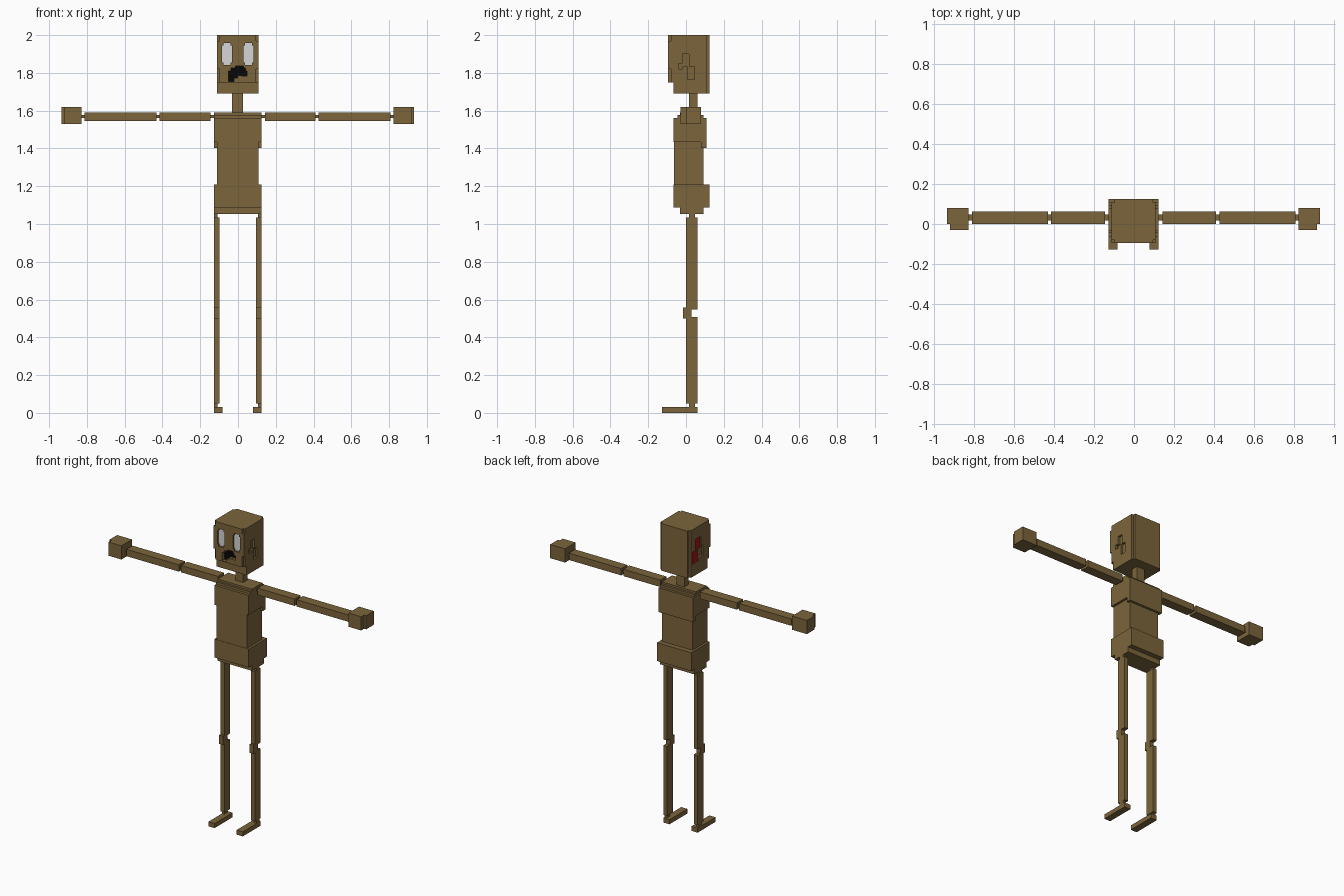
import bpy

if "Cube" in bpy.data.objects:
    bpy.data.objects.remove(bpy.data.objects["Cube"], do_unlink=True)

CX = -0.0015  # centre line of the figure


def material(name, r, g, b):
    m = bpy.data.materials.new(name)
    m.use_nodes = True
    m.diffuse_color = (r, g, b, 1)
    m.node_tree.nodes["Principled BSDF"].inputs["Base Color"].default_value = (r, g, b, 1)
    return m


BROWN = material("dull_brown", 0.2, 0.13, 0.045)
GREY = material("eye_grey", 0.67, 0.67, 0.67)
BLACK = material("mouth_black", 0.002, 0.002, 0.002)
RED = material("wound_red", 0.4, 0.006, 0.01)


def box(name, x, y, z, mat=BROWN):
    """Box from (low, high) pairs, x measured from the centre line."""
    bpy.ops.mesh.primitive_cube_add(size=1, location=(
        CX + sum(x) / 2, sum(y) / 2, sum(z) / 2))
    ob = bpy.context.object
    ob.name = name
    ob.scale = [abs(p[1] - p[0]) for p in (x, y, z)]
    bpy.ops.object.transform_apply(location=False, rotation=False, scale=True)
    ob.data.materials.append(mat)
    return ob


def mid(w):
    return (-w, w)


def pair(name, x, y, z, mat=BROWN):
    for side, s in (("left", 1), ("right", -1)):
        box(f"{side}_{name}", (s * x[0], s * x[1]), y, z, mat)


def carve(targets, x, y, z):
    """Cut a box-shaped pit into each target."""
    cutter = box("pit_cutter", x, y, z)
    cutter.hide_render = True
    for target in targets:
        mod = target.modifiers.new("pit", "BOOLEAN")
        mod.operation = "DIFFERENCE"
        mod.solver = "EXACT"
        mod.object = cutter
        bpy.context.view_layer.objects.active = target
        bpy.ops.object.modifier_apply(modifier=mod.name)
    bpy.data.objects.remove(cutter, do_unlink=True)


# Head: skull, stepped face, jaw and back plate
skull = box("skull", mid(0.11), (-0.08, 0.108), (1.75, 2.0))
face = box("face_plate", mid(0.097), (-0.094, -0.08), (1.75, 2.0))
pair("brow", (0.097, 0.11), (-0.094, -0.08), (1.82, 1.97))
box("jaw", mid(0.11), (-0.065, 0.108), (1.69, 1.75))
box("head_back", mid(0.097), (0.108, 0.125), (1.69, 2.0))

# Left side crack
for y, z in (((-0.018, 0.016), (1.835, 1.9)), ((-0.04, -0.018), (1.82, 1.85)),
             ((0.008, 0.045), (1.765, 1.835))):
    carve([skull], (0.096, 0.13), y, z)

# Right side wound with red flesh
carve([skull], (-0.13, -0.096), (-0.02, 0.03), (1.79, 1.86))
for y, z in (((0.005, 0.06), (1.85, 1.925)), ((0.03, 0.09), (1.77, 1.85))):
    carve([skull], (-0.13, -0.1), y, z)
    box("wound_flesh", (-0.103, -0.098), y, z, RED)

# Sunken eyes with clipped corners
for s in (1, -1):
    for inner, outer, z in ((0.03, 0.083, (1.855, 1.945)), (0.038, 0.075, (1.842, 1.958))):
        carve([face], (s * inner, s * outer), (-0.12, -0.07), z)
pair("eye", (0.03, 0.083), (-0.083, -0.079), (1.842, 1.958), GREY)

# Frowning mouth, a deep pit with a dark floor
for x, z in (((-0.05, -0.02), (1.755, 1.8)), ((-0.05, 0.0), (1.772, 1.81)),
             ((-0.035, 0.04), (1.79, 1.825)), ((-0.012, 0.03), (1.785, 1.836)),
             ((0.02, 0.05), (1.783, 1.81))):
    carve([face, skull], x, (-0.12, -0.068), z)
box("mouth", mid(0.052), (-0.069, -0.066), (1.752, 1.838), BLACK)

# Neck and torso tiers
box("neck", mid(0.029), (0.015, 0.06), (1.58, 1.7))
box("collar", mid(0.125), (-0.032, 0.077), (1.57, 1.59))
box("shoulder_tier", mid(0.125), (-0.046, 0.092), (1.56, 1.577))
box("chest", mid(0.125), (-0.065, 0.108), (1.433, 1.562))
box("chest_back", mid(0.125), (0.08, 0.108), (1.403, 1.435))
box("waist", mid(0.11), (-0.063, 0.092), (1.2, 1.44))
box("hips", mid(0.125), (-0.065, 0.125), (1.087, 1.208))
box("hip_base", mid(0.125), (-0.032, 0.092), (1.053, 1.09))

# Arms, joined by thin pegs
pair("arm_pegs", (0.12, 0.84), (0.018, 0.047), (1.56, 1.577))
pair("upper_arm", (0.144, 0.413), (0.0, 0.063), (1.545, 1.59))
pair("forearm", (0.429, 0.81), (0.0, 0.063), (1.545, 1.59))
pair("hand", (0.826, 0.934), (0.0, 0.08), (1.53, 1.62))
pair("knuckles", (0.826, 0.919), (-0.03, 0.002), (1.53, 1.62))

# Legs, knees and feet
pair("thigh", (0.097, 0.125), (0.0, 0.06), (0.547, 1.035))
pair("knee", (0.097, 0.125), (-0.015, 0.03), (0.5, 0.557))
pair("shin", (0.097, 0.125), (0.0, 0.06), (0.05, 0.507))
pair("hip_peg", (0.108, 0.125), (0.015, 0.047), (1.03, 1.06))
pair("ankle", (0.108, 0.125), (0.015, 0.047), (0.025, 0.055))
pair("foot", (0.08, 0.125), (-0.127, 0.06), (0.0, 0.03))
